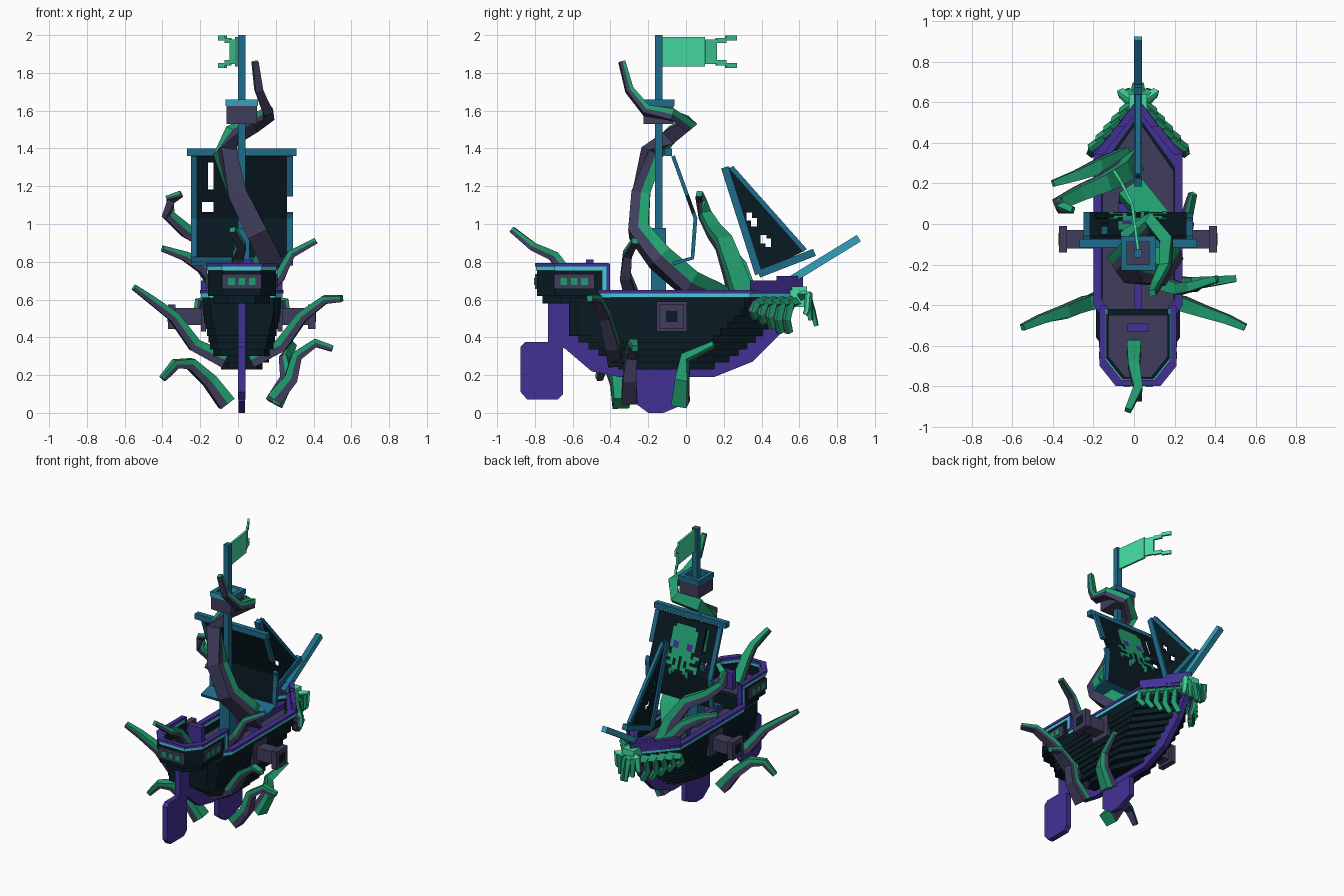
import bpy, bmesh
from mathutils import Vector

if "Cube" in bpy.data.objects:
    bpy.data.objects.remove(bpy.data.objects["Cube"], do_unlink=True)

CX = 0.02  # ship centre line
SIDES = {"left": 1, "right": -1}


def material(name, *rgb):
    m = bpy.data.materials.new(name)
    m.use_nodes = True
    m.diffuse_color = (*rgb, 1)
    m.node_tree.nodes["Principled BSDF"].inputs["Base Color"].default_value = (*rgb, 1)
    return m


DARK = material("dark_hull", .0025, .0105, .016)
SLATE = material("slate", .05, .047, .105)
PURPLE = material("purple", .055, .03, .3)
BLUE = material("blue", .013, .15, .26)
SKY = material("light_blue", .033, .36, .5)
CYAN = material("cyan", .06, .6, .68)
GREEN = material("green", .015, .34, .155)
MINT = material("mint", .06, .7, .36)


def finish(name, bm, *materials):
    bmesh.ops.recalc_face_normals(bm, faces=bm.faces)
    mesh = bpy.data.meshes.new(name)
    bm.to_mesh(mesh)
    bm.free()
    for m in materials:
        mesh.materials.append(m)
    ob = bpy.data.objects.new(name, mesh)
    bpy.context.scene.collection.objects.link(ob)
    return ob


def accent(ob, mat, test):
    """Recolour the faces whose normal passes the test."""
    ob.data.materials.append(mat)
    for face in ob.data.polygons:
        if test(face.normal):
            face.material_index = len(ob.data.materials) - 1


def skin(bm, a, b):
    """Band of quads between two closed vertex loops."""
    return [bm.faces.new((a[i - 1], a[i], b[i], b[i - 1])) for i in range(len(a))]


def prism(name, base, shift, mat):
    bm = bmesh.new()
    low, high = [[bm.verts.new(Vector(p) + d) for p in base] for d in (Vector(), Vector(shift))]
    bm.faces.new(low)
    bm.faces.new(high)
    skin(bm, low, high)
    return finish(name, bm, mat)


def plan(name, outline, z0, z1, mat):
    return prism(name, [(x + CX, y, z0) for x, y in outline], (0, 0, z1 - z0), mat)


def profile(name, outline, half, mat):
    return prism(name, [(CX - half, y, z) for y, z in outline], (half * 2, 0, 0), mat)


def rect(x0, x1, y0, y1):
    return [(x0, y0), (x1, y0), (x1, y1), (x0, y1)]


def block(name, half, y0, y1, z0, z1, mat):
    """Box centred on the ship's centre line."""
    plan(name, rect(-half, half, y0, y1), z0, z1, mat)


def pair(name, x0, x1, y, half, z0, z1, mat):
    """Matching boxes on both sides of the ship."""
    for label, s in SIDES.items():
        plan(f"{label}_{name}", rect(s * x0, s * x1, y - half, y + half), z0, z1, mat)


def ring(name, outer, inner, z0, z1, mat):
    bm = bmesh.new()
    loops = [[bm.verts.new((x + CX, y, z)) for x, y in outline]
             for outline, z in ((outer, z0), (outer, z1), (inner, z1), (inner, z0))]
    for i in range(len(loops)):
        skin(bm, loops[i - 1], loops[i])
    return finish(name, bm, mat)


def tube(name, r0, r1, up, top, under, *path):
    """Square tapering limb, upper half one colour and lower half another."""
    path, last = [Vector(p) for p in path], len(path) - 1
    bm, loops = bmesh.new(), []
    for i, p in enumerate(path):
        along = (path[min(i + 1, last)] - path[max(i - 1, 0)]).normalized()
        r = r0 + (r1 - r0) * i / last
        across = along.cross(Vector(up)).normalized() * r
        rise = across.cross(along)
        loops.append([bm.verts.new(p + k * across + h * rise)
                      for k, h in ((-1, 1), (1, 1), (1, 0), (1, -1), (-1, -1), (-1, 0))])
    for a, b in zip(loops, loops[1:]):
        for k, face in enumerate(skin(bm, a, b)):
            face.material_index = int(k > 2)
    bm.faces.new(loops[0])
    bm.faces.new(loops[-1])
    return finish(name, bm, top, under)


def beam(name, r, mat, *ends):
    return tube(name, r, r, (0, 0, 1), mat, mat, *[(CX, y, z) for y, z in ends])


def tentacle(name, r, up, *path):
    tube(name, r, .016, up, GREEN, SLATE, *path)


def mirrored(half):
    return half + [(-x, y) for x, y in reversed(half)]


def hull_outline(w, ys, yb):
    half = [(w - .04, ys), (w, ys + .06), (w, yb - .25)]
    return half + [(0, yb)] + mirrored(half)[3:]


def castle_outline(grow, front=-.42):
    w, ys = .18 + grow, -.79 - grow
    return mirrored([(w, front), (w, ys + .1), (w - .08, ys)])


def castle_rail(name, grow, thick, front, z0, z1, mat):
    """U-shaped wall, open towards the main deck."""
    plan(name, castle_outline(grow, front) + castle_outline(grow - thick, front)[::-1], z0, z1, mat)


# Stepped plank hull
LAYERS, LOW, DECK = 9, .23, .55
STEP = (DECK - LOW) / LAYERS
for i in range(LAYERS):
    t = i / (LAYERS - 1)
    outline = hull_outline(.11 + .095 * t ** .5, -.36 - .26 * min(1, t * 1.6), .2 + .34 * t ** .8)
    plan(f"hull_plank_{i}", outline, LOW + i * STEP, LOW + (i + 1) * STEP, DARK)
inside = hull_outline(.175, -.59, .51)
ring("bulwark", hull_outline(.207, -.62, .56), inside, DECK, .61, DARK)
plan("deck", inside, DECK, DECK + .01, SLATE)
rail_inside = hull_outline(.18, -.43, .53)
ring("rail_stripe", hull_outline(.215, -.46, .59), rail_inside, .61, .632, CYAN)
ring("rail_cap", hull_outline(.22, -.46, .6), rail_inside, .632, .65, PURPLE)

# Raised bow rail
for name, y, z0, z1 in (("bow_rail", .34, .65, .7), ("bow_rail_tip", .48, .7, .725)):
    w = .8 * (.61 - y)
    plan(name, [(w, y), (0, .62), (-w, y), (.04 - w, y), (0, .56), (w - .04, y)], z0, z1, PURPLE)

# Stern castle
plan("castle_foot", castle_outline(-.03), .58, .62, DARK)
plan("castle_body", castle_outline(0), .62, .68, DARK)
plan("castle_floor", castle_outline(-.03, -.45), .68, .69, SLATE)
castle_rail("castle_wall", 0, .035, -.42, .68, .755, DARK)
castle_rail("castle_stripe", .005, .03, -.42, .755, .775, CYAN)
castle_rail("castle_cap", .01, .03, -.41, .775, .793, PURPLE)
block("castle_block", .055, -.53, -.49, .69, .812, PURPLE)
block("deck_block", .1, .06, .1, DECK, .66, PURPLE)
pair("castle_post_stripe", .15, .188, -.432, .012, .632, .76, CYAN)
pair("castle_post", .15, .188, -.411, .009, .632, .79, PURPLE)

# Castle windows, back and both sides
block("back_window", .105, -.799, -.79, .655, .735, SLATE)
pair("side_window", .18, .188, -.592, .107, .655, .735, SLATE)
for k in (-1, 0, 1):
    shift = k * .055
    plan("back_window_light", rect(shift - .018, shift + .018, -.804, -.795), .677, .713, GREEN)
    pair("side_window_light", .185, .193, shift - .592, .018, .677, .713, GREEN)

# Keel, fin and rudder
profile("keel", [(-.73, .59), (-.73, .37), (-.64, .34), (-.5, .22), (-.35, .19), (.15, .19),
                 (.35, .27), (.5, .42), (.63, .66), (.5, .6)], .02, PURPLE)
profile("keel_fin", [(-.28, .22), (-.28, .06), (-.2, 0), (-.12, 0), (0, .05), (0, .22)], .018, PURPLE)
profile("rudder", [(-.85, .375), (-.875, .35), (-.875, .11), (-.84, .07), (-.68, .07),
                   (-.65, .1), (-.65, .375)], .02, PURPLE)

# Cannons
GUN_Y, GUN_Z = -.075, .51
for name, x0, x1, half, mat in (("gun_port", .19, .215, .08, SLATE), ("cannon_barrel", .2, .36, .045, SLATE),
                                ("cannon_muzzle", .35, .39, .065, SLATE), ("cannon_bore", .385, .393, .03, DARK)):
    pair(name, x0, x1, GUN_Y, half, GUN_Z - half, GUN_Z + half, mat)

# Mast, crow's nest and bowsprit
MAST_Y = -.145


def square(half):
    return rect(-half, half, MAST_Y - half, MAST_Y + half)


plan("mast", square(.02), DECK, 2, BLUE)
plan("mast_foot", square(.04), DECK, .98, BLUE)
block("top_yard", .29, -.115, -.075, 1.36, 1.4, BLUE)
plan("nest_floor", square(.075), 1.53, 1.55, SLATE)
ring("nest_wall", square(.08), square(.06), 1.53, 1.625, SLATE)
rim = ring("nest_rim", square(.085), square(.055), 1.625, 1.66, BLUE)
accent(rim, SKY, lambda n: n.y < -.5)
bowsprit = beam("bowsprit", .02, BLUE, (.5, .67), (.915, .925))
accent(bowsprit, SKY, lambda n: n.z < .6)

# Billowing main sail with torn holes
COLS, ROWS, CELL, SAIL_TOP, BELLY = 18, 18, .03, 1.36, 1.03


def sail_y(z):
    return .05 - (.36 * (z - BELLY) if z > BELLY else .075 * (BELLY - z))


def torn(c, r):
    return c == 3 and 0 < r < 6 or c in (2, 3) and r in (8, 9) or c == COLS - 1 and 6 < r < 10


def thicken(ob, thickness):
    mod = ob.modifiers.new("thickness", "SOLIDIFY")
    mod.thickness, mod.offset = thickness, 0


bm = bmesh.new()
heights = [SAIL_TOP - r * CELL for r in range(ROWS + 1)]
rows = [(sail_y(z), z) for z in heights] + [(-.07, .79)]
grid = [[bm.verts.new((CX + (c - COLS / 2) * CELL, y, z)) for c in range(COLS + 1)] for y, z in rows]
for r in range(ROWS + 1):
    for c in range(COLS):
        if not torn(c, r):
            f = bm.faces.new((grid[r][c], grid[r][c + 1], grid[r + 1][c + 1], grid[r + 1][c]))
            f.material_index = int(c in (0, COLS - 1) or r == ROWS)
thicken(finish("main_sail", bm, DARK, BLUE), .02)

# Painted octopus on the forward side of the sail, mirrored from its left half
PAINT = ["...####", "..#####", "..#####", "..#####", "..#####", "..#oo##", "..#oo##", "...####",
         "##.####", ".#####.", "...#.#.", "####.#.", "#...##.", "...##..", "...#..."]
bm, PIXEL = bmesh.new(), .022
for r, half in enumerate(PAINT):
    z = 1.32 - r * PIXEL
    for c, mark in enumerate(half + half[-2::-1]):
        if mark != ".":
            x = CX + (c - len(half) + .5) * PIXEL
            f = bm.faces.new([bm.verts.new((a, sail_y(b) + .016, b)) for a, b in
                              ((x + PIXEL, z), (x, z), (x, z - PIXEL), (x + PIXEL, z - PIXEL))])
            f.material_index = int(mark == "o")
finish("sail_octopus_paint", bm, GREEN, PURPLE)

# Fore sail with holes
peak, head, foot, clew = (.205, 1.3), (.24, 1.3), (.385, .735), (.68, .85)
fore = profile("fore_sail", (peak, head, (.63, .86), foot), .008, DARK)
for y, z in ((.335, 1.04), (.36, 1.01), (.41, .92), (.435, .9)):
    cutter = profile("fore_sail_cutter", rect(y - .015, y + .015, z - .022, z + .022), .05, DARK)
    cutter.hide_render = True
    cutter.hide_set(True)
    hole = fore.modifiers.new("hole", "BOOLEAN")
    hole.operation, hole.object = "DIFFERENCE", cutter
beam("fore_sail_mast", .02, BLUE, peak, foot)
beam("fore_sail_boom", .02, BLUE, foot, clew)
beam("fore_sail_leech", .012, BLUE, head, (.63, .86))

# Swallow-tailed flag waving sideways
bm = bmesh.new()
wave = [(.02, -.125), (-.01, .1), (-.04, .16), (-.065, .21), (-.1, .265)]
bands = [[.078], [.066], [.072, .045], [.085, .06]]
for (x0, y0), (x1, y1), band in zip(wave, wave[1:], bands):
    edges = [(-band[0], band[0])] if len(band) == 1 else [(-band[0], -band[1]), (band[1], band[0])]
    for lo, hi in edges:
        bm.faces.new([bm.verts.new((x, y, 1.912 + z)) for x, y, z in
                      ((x0, y0, lo), (x1, y1, lo), (x1, y1, hi), (x0, y0, hi))])
thicken(finish("flag", bm, MINT), .014)

# Tentacles on the mast, deck, castle and keel
tentacle("mast_tentacle", .07, (-.3, .8, .7), (-.02, .16, .62), (.12, 0, .7), (.17, -.14, .82), (.1, -.25, .96),
         (0, -.24, 1.15), (-.07, -.18, 1.38), (-.03, -.08, 1.47), (.08, .01, 1.53), (.16, -.08, 1.58),
         (.155, -.21, 1.6), (.11, -.3, 1.71), (.09, -.34, 1.86))
tentacle("deck_tentacle_high", .055, (.5, 0, 1), (-.02, .3, .6), (-.06, .25, .76), (-.15, .2, .9),
         (-.27, .15, .96), (-.37, .1, 1.05), (-.36, .08, 1.13), (-.3, .07, 1.16))
tentacle("deck_tentacle_low", .045, (.3, 0, 1), (-.05, .33, .6), (-.18, .28, .77), (-.28, .24, .83), (-.4, .2, .87))
tentacle("left_deck_tentacle", .035, (-.5, 0, 1), (.1, -.28, .6), (.22, -.32, .72), (.28, -.31, .84), (.41, -.27, .91))
tentacle("stern_tentacle", .035, (0, .3, 1), (0, -.6, .69), (0, -.7, .83), (.02, -.81, .88), (-.03, -.92, .97))
tentacle("left_keel_tentacle", .042, (-.5, 0, 1), (.19, -.3, .07), (.28, -.3, .18), (.31, -.29, .3),
         (.41, -.28, .37), (.5, -.27, .34))
tentacle("right_keel_tentacle", .045, (.3, 0, 1), (-.06, -.34, .05), (-.15, -.36, .17), (-.25, -.4, .26),
         (-.33, -.44, .26), (-.4, -.46, .18))
tentacle("left_fin_tentacle", .042, (1, 0, 1), (.19, -.03, .05), (.26, -.02, .18), (.25, 0, .29), (.29, .15, .36))

# Mirrored tentacles: hull arms, drooping bow arms and the figurehead
block("figurehead", .045, .55, .64, .56, .67, MINT)
for label, s in SIDES.items():
    tentacle(f"{label}_hull_tentacle", .042, (-s / 2, 0, 1), (s * .07, -.37, .28), (s * .23, -.39, .36),
             (s * .34, -.43, .51), (s * .46, -.47, .6), (s * .55, -.51, .635 - s * .03))
    for k in range(5):
        y = .35 + k * .045
        x, drop = .86 * (.62 - y), .1 + .025 * min(k, 3)
        tentacle(f"{label}_bow_arm_{k}", .022, (s, .6, .5), (CX + s * (x - .07), y + .07, .59),
                 (CX + s * x, y + .02, .58), (CX + s * x, y, .6 - drop * .6), (CX + s * (x - .03), y + .015, .6 - drop))
    for k in range(3):
        x, z = .015 + .035 * k, .03 * k
        tube(f"{label}_figurehead_arm_{k}", .02, .01, (s * .3, 1, .5), MINT if k == 2 else GREEN, GREEN,
             (CX + s * x / 2, .61, .62), (CX + s * x, .65, .6 + z / 2), (CX + s * x, .67 - z / 2, .54),
             (CX + s * x, .69 - z, .46 + z))
